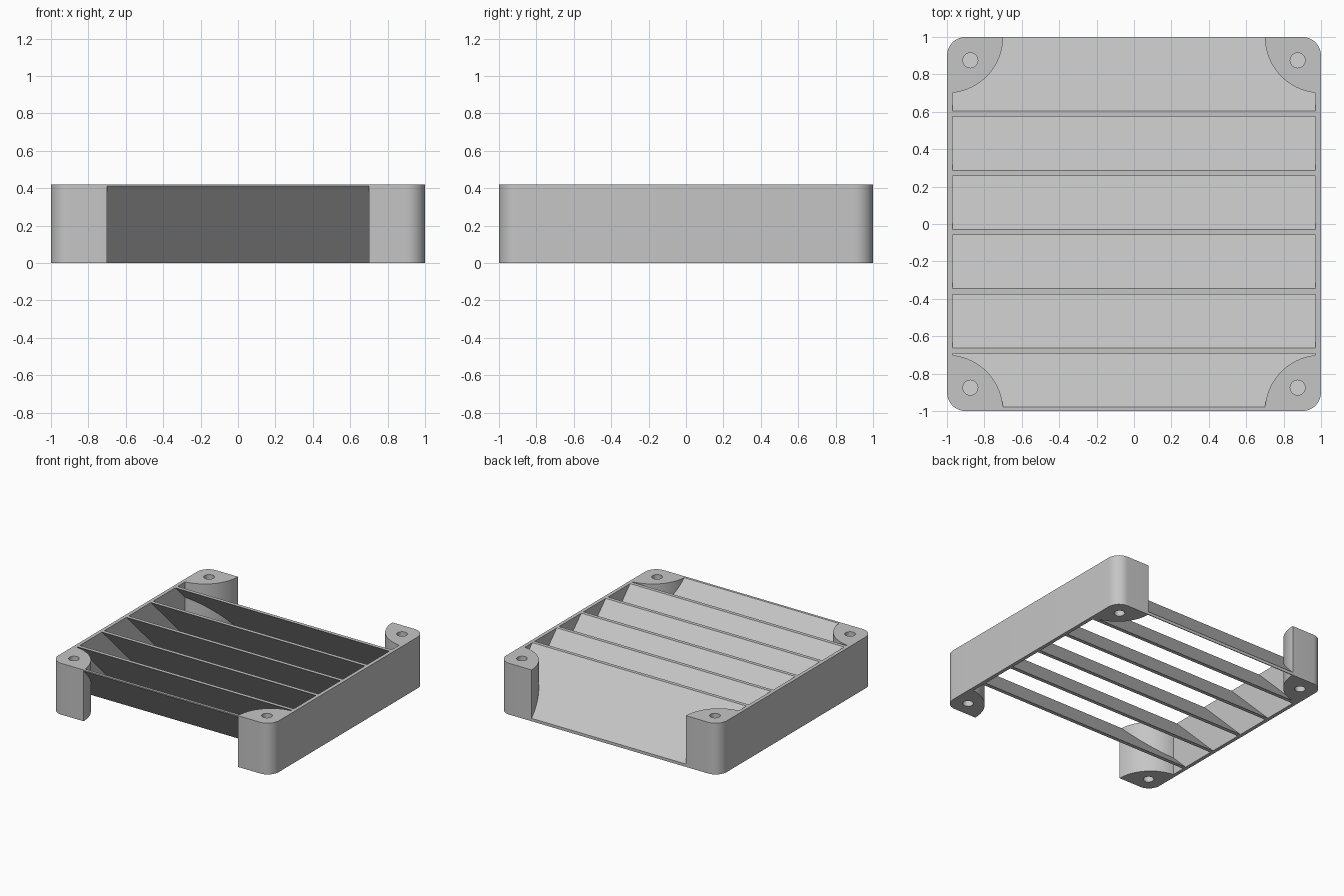
import bpy, bmesh, math
from mathutils import Vector

if "Cube" in bpy.data.objects:
    bpy.data.objects.remove(bpy.data.objects["Cube"])

H = 0.42          # overall height
WALL = 0.03       # side wall thickness
POST_R = 0.30     # inner radius of the corner posts
ROUND = 0.10      # outer corner rounding
HOLE = (0.875, 0.04)
SLAT_T = 0.03     # slat thickness measured along y
PITCH = 0.3165

grey = bpy.data.materials.new("light_grey")
grey.diffuse_color = (0.56, 0.56, 0.56, 1)
grey.use_nodes = True
grey.node_tree.nodes["Principled BSDF"].inputs["Base Color"].default_value = grey.diffuse_color


def arc(cx, cy, r, a0, a1, n):
    """Points on an arc, angles in degrees."""
    return [(cx + r * math.cos(math.radians(a0 + (a1 - a0) * i / n)),
             cy + r * math.sin(math.radians(a0 + (a1 - a0) * i / n))) for i in range(n + 1)]


def side_frame(name, side):
    """Side wall with a drilled quarter-round post at each end."""
    end = math.degrees(math.asin(WALL / POST_R))
    outline = (arc(0.9, -0.9, ROUND, -90, 0, 12) + arc(0.9, 0.9, ROUND, 0, 90, 12)
               + arc(1, 1, POST_R, 180, 270 - end, 24)
               + arc(1, -1, POST_R, 90 + end, 180, 24))
    holes = [arc(HOLE[0], s * HOLE[0], HOLE[1], 0, 345, 23) for s in (-1, 1)]
    curve = bpy.data.curves.new(name, 'CURVE')
    curve.dimensions = '2D'
    curve.fill_mode = 'BOTH'
    curve.extrude = H / 2
    for pts in [outline] + holes:
        sp = curve.splines.new('POLY')
        sp.points.add(len(pts) - 1)
        for p, (x, y) in zip(sp.points, pts):
            p.co = (side * x, y, 0, 1)
        sp.use_cyclic_u = True
    tmp = bpy.data.objects.new(name + "_outline", curve)
    bpy.context.collection.objects.link(tmp)
    bpy.context.view_layer.update()
    mesh = bpy.data.meshes.new_from_object(tmp.evaluated_get(bpy.context.evaluated_depsgraph_get()))
    bpy.data.objects.remove(tmp)
    bm = bmesh.new()
    bm.from_mesh(mesh)
    bmesh.ops.translate(bm, verts=bm.verts, vec=(0, 0, H / 2))
    finish(name, bm)


def slat(name, y0):
    """Sloping slat: high at the front, low at the back."""
    bm = bmesh.new()
    prof = [(y0, H), (y0 + SLAT_T, H), (y0 + SLAT_T + H, 0), (y0 + H, 0)]
    half = 1 - WALL + 0.001
    face = bm.faces.new([bm.verts.new((-half, y, z)) for y, z in prof])
    ext = bmesh.ops.extrude_face_region(bm, geom=[face])
    bmesh.ops.translate(bm, vec=(2 * half, 0, 0),
                        verts=[v for v in ext['geom'] if isinstance(v, bmesh.types.BMVert)])
    # trim to the frame ends and inside the rounded corners
    planes = [((0, s, 0), (0, s, 0)) for s in (-1, 1)]
    planes += [((sx * 0.97, sy * 0.9, 0), (sx * 0.1, sy * 0.07, 0)) for sx in (-1, 1) for sy in (-1, 1)]
    for co, no in planes:
        bmesh.ops.bisect_plane(bm, geom=bm.verts[:] + bm.edges[:] + bm.faces[:],
                               plane_co=co, plane_no=Vector(no).normalized(), clear_outer=True)
        rim = [e for e in bm.edges if e.is_boundary]
        if rim:
            bmesh.ops.holes_fill(bm, edges=rim)
    finish(name, bm)


def finish(name, bm):
    bmesh.ops.remove_doubles(bm, verts=bm.verts, dist=1e-5)
    bmesh.ops.recalc_face_normals(bm, faces=bm.faces)
    mesh = bpy.data.meshes.new(name)
    bm.to_mesh(mesh)
    bm.free()
    mesh.materials.append(grey)
    obj = bpy.data.objects.new(name, mesh)
    bpy.context.collection.objects.link(obj)
    bpy.ops.object.select_all(action='DESELECT')
    obj.select_set(True)
    bpy.context.view_layer.objects.active = obj
    bpy.ops.object.shade_smooth_by_angle(angle=math.radians(30))


# two sides with posts
side_frame("left_side_frame", -1)
side_frame("right_side_frame", 1)

# six louvre slats from front to back
for i in range(6):
    slat(f"slat_{i + 1}", -1.009 + i * PITCH)
